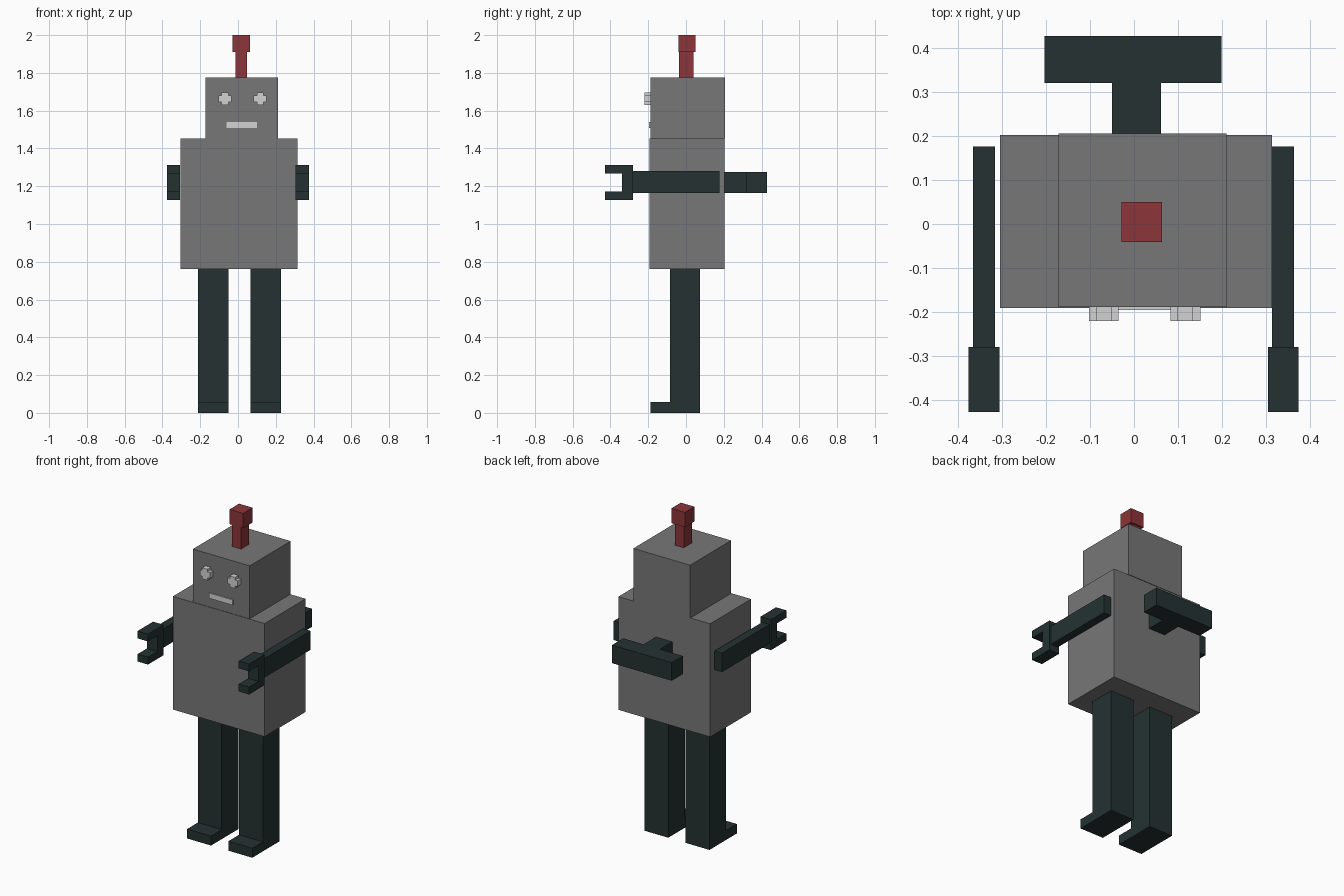
import bpy
import bmesh
from mathutils import Vector

if "Cube" in bpy.data.objects:
    bpy.data.objects.remove(bpy.data.objects["Cube"])


def material(name, rgb):
    m = bpy.data.materials.new(name)
    m.diffuse_color = (*rgb, 1.0)
    m.use_nodes = True
    m.node_tree.nodes["Principled BSDF"].inputs["Base Color"].default_value = m.diffuse_color
    return m


GREY = material("body grey", (0.185, 0.185, 0.185))
DARK = material("dark teal", (0.018, 0.031, 0.031))
RED = material("antenna red", (0.265, 0.036, 0.040))
LIGHT = material("light grey", (0.65, 0.65, 0.65))


def finish(name, bm, mat):
    bmesh.ops.recalc_face_normals(bm, faces=bm.faces)
    mesh = bpy.data.meshes.new(name)
    bm.to_mesh(mesh)
    bm.free()
    mesh.materials.append(mat)
    obj = bpy.data.objects.new(name, mesh)
    bpy.context.collection.objects.link(obj)
    return obj


def box(name, x, y, z, mat):
    """Box from (min, max) ranges along each axis."""
    bm = bmesh.new()
    bmesh.ops.create_cube(bm, size=1.0)
    for v in bm.verts:
        v.co = Vector([(a + b) / 2 + c * (b - a) for (a, b), c in zip((x, y, z), v.co)])
    return finish(name, bm, mat)


def prism(name, points, axis, lo, hi, mat):
    """Extrude a 2D outline along x (outline in y, z) or y (outline in x, z)."""
    bm = bmesh.new()
    place = (lambda a, b: (lo, a, b)) if axis == "x" else (lambda a, b: (a, lo, b))
    face = bm.faces.new([bm.verts.new(place(a, b)) for a, b in points])
    ext = bmesh.ops.extrude_face_region(bm, geom=[face])
    step = Vector((hi - lo, 0, 0)) if axis == "x" else Vector((0, hi - lo, 0))
    bmesh.ops.translate(bm, vec=step,
                        verts=[g for g in ext["geom"] if isinstance(g, bmesh.types.BMVert)])
    return finish(name, bm, mat)


# Body and head
box("torso", (-0.305, 0.314), (-0.192, 0.203), (0.763, 1.453), GREY)
box("head", (-0.172, 0.211), (-0.189, 0.206), (1.453, 1.776), GREY)

# Antenna
box("antenna_stem", (-0.013, 0.047), (-0.037, 0.040), (1.776, 1.91), RED)
box("antenna_tip", (-0.028, 0.064), (-0.041, 0.050), (1.91, 2.0), RED)

# Face: plus-shaped eyes and a thin mouth plate
W, N = 0.034, 0.0175
PLUS = [(-W, -N), (-N, -N), (-N, -W), (N, -W), (N, -N), (W, -N),
        (W, N), (N, N), (N, W), (-N, W), (-N, N), (-W, N)]
for side, cx in (("left", -0.069), ("right", 0.117)):
    prism("eye_" + side, [(cx + a, 1.663 + b) for a, b in PLUS], "y", -0.221, -0.189, LIGHT)
box("mouth", (-0.060, 0.101), (-0.196, -0.189), (1.509, 1.541), LIGHT)

# Arms with two-pronged claws
CLAW = [(-0.280, 1.127), (-0.280, 1.313), (-0.429, 1.313), (-0.429, 1.268),
        (-0.338, 1.268), (-0.338, 1.172), (-0.429, 1.172), (-0.429, 1.127)]
for side, cx in (("left", -0.342), ("right", 0.340)):
    box("arm_" + side, (cx - 0.025, cx + 0.025), (-0.280, 0.177), (1.165, 1.281), DARK)
    prism("claw_" + side, CLAW, "x", cx - 0.035, cx + 0.035, DARK)

# Legs with forward feet in one side profile
LEG = [(0.075, 0.0), (0.075, 0.763), (-0.086, 0.763),
       (-0.086, 0.058), (-0.188, 0.058), (-0.188, 0.0)]
for side, x0 in (("left", -0.211), ("right", 0.067)):
    prism("leg_" + side, LEG, "x", x0, x0 + 0.161, DARK)

# Winding key on the back
box("key_stem", (-0.050, 0.061), (0.203, 0.321), (1.165, 1.275), DARK)
box("key_bar", (-0.204, 0.199), (0.321, 0.429), (1.165, 1.275), DARK)
